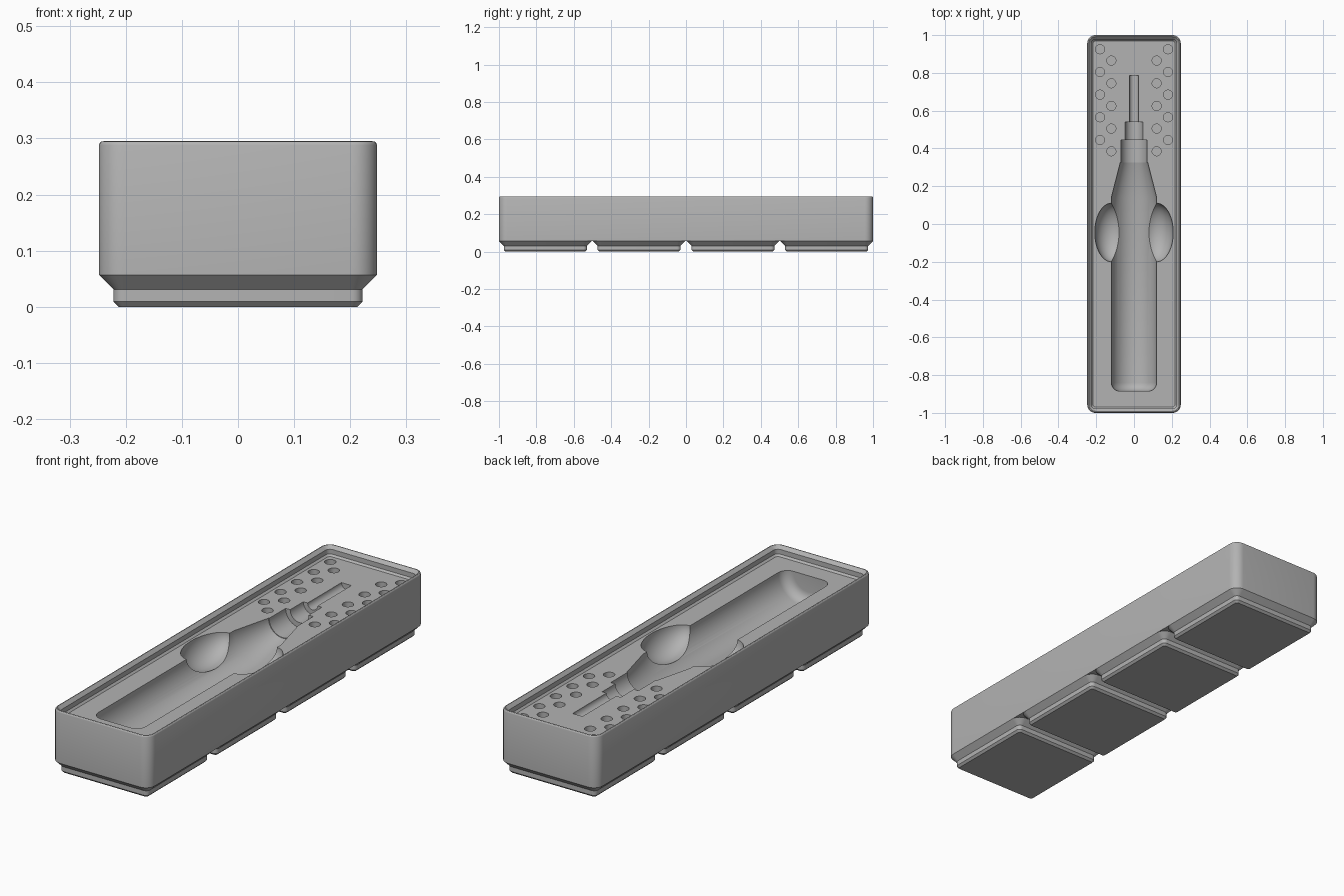
import bpy, bmesh, math
from mathutils import Matrix

cube = bpy.data.objects.get("Cube")
if cube:
    bpy.data.objects.remove(cube)

MM = 2 / 167.5            # one millimetre in model units
HALF_W = 20.75 * MM
FLOOR = 21 * MM           # level of the tray surface
FOOT_H = 4.75 * MM

grey = bpy.data.materials.new("plain grey")
grey.use_nodes = True
colour = (0.45, 0.45, 0.45, 1)
grey.diffuse_color = colour
grey.node_tree.nodes["Principled BSDF"].inputs["Base Color"].default_value = colour


def make_object(name, bm):
    bmesh.ops.recalc_face_normals(bm, faces=bm.faces)
    mesh = bpy.data.meshes.new(name)
    bm.to_mesh(mesh)
    bm.free()
    mesh.materials.append(grey)
    obj = bpy.data.objects.new(name, mesh)
    bpy.context.collection.objects.link(obj)
    return obj


def smooth(obj, angle=30):
    bpy.ops.object.select_all(action="DESELECT")
    obj.select_set(True)
    bpy.context.view_layer.objects.active = obj
    bpy.ops.object.shade_smooth_by_angle(angle=math.radians(angle))


def bridge(bm, rings):
    for a, b in zip(rings, rings[1:]):
        for i in range(len(a)):
            j = (i + 1) % len(a)
            bm.faces.new((a[i], a[j], b[j], b[i]))
    bm.faces.new(rings[0])
    bm.faces.new(rings[-1])


def rounded_loft(name, hx, hy, profile, cy=0, steps=8):
    """Stack rounded rectangles given as (inset, z, corner radius)."""
    bm = bmesh.new()
    rings = []
    for inset, z, r in profile:
        ring = []
        for k, (sx, sy) in enumerate(((1, 1), (-1, 1), (-1, -1), (1, -1))):
            for s in range(steps + 1):
                a = math.pi / 2 * (k + s / steps)
                ring.append(bm.verts.new((sx * (hx - inset - r) + r * math.cos(a),
                                          cy + sy * (hy - inset - r) + r * math.sin(a), z)))
        rings.append(ring)
    bridge(bm, rings)
    return make_object(name, bm)


# Tray block with the stepped stacking lip around the top
R = 3.75 * MM
lip = [(0, FOOT_H), (0, 0.288), (0.0015, 0.292), (0.0045, 0.2945), (0.0085, 0.295),
       (0.0227, 0.2806), (0.0227, 0.259), (0.031, FLOOR)]
tray = rounded_loft("tray", HALF_W, 1.0, [(i, z, R - i) for i, z in lip])

# Four chamfered feet
foot_profile = [(2.95 * MM, 0, 0.8 * MM), (2.15 * MM, 0.8 * MM, 1.6 * MM),
                (2.15 * MM, 2.6 * MM, 1.6 * MM), (0, FOOT_H, R)]
for n in range(4):
    foot = rounded_loft(f"foot_{n + 1}", HALF_W, HALF_W, foot_profile, (n - 1.5) * 42 * MM)
    smooth(foot)

# Cutter: turned handle and tip lying along y
bm = bmesh.new()
fillet = [(0.075 + 0.045 * math.sin(t), -0.84 - 0.045 * math.cos(t))
          for t in (math.pi / 12 * k for k in range(7))]
outline = fillet + [(0.12, 0.14), (0.073, 0.325), (0.07, 0.325), (0.07, 0.445),
                    (0.047, 0.445), (0.047, 0.54), (0.025, 0.54), (0.025, 0.785)]
SIDES = 64
rings = [[bm.verts.new((r * math.cos(math.tau * (i + 0.5) / SIDES), y,
                        FLOOR + r * math.sin(math.tau * (i + 0.5) / SIDES)))
          for i in range(SIDES)] for r, y in outline]
bridge(bm, rings)
cutters = [make_object("handle_cutter", bm)]

# Cutters: finger scoops on both sides
for side in (-1, 1):
    bm = bmesh.new()
    bmesh.ops.create_uvsphere(bm, u_segments=48, v_segments=25, radius=1,
                              matrix=Matrix.Translation((side * 0.118, -0.045, FLOOR))
                              @ Matrix.Diagonal((0.09, 0.156, 0.1, 1)))
    cutters.append(make_object("scoop_cutter", bm))

# Cutter: staggered rows of round sockets
bm = bmesh.new()
for side in (-1, 1):
    for x, first in ((0.18, 0.445), (0.12, 0.385)):
        for k in range(5):
            bmesh.ops.create_cone(bm, cap_ends=True, segments=32, radius1=0.024, radius2=0.024,
                                  depth=0.24, matrix=Matrix.Translation(
                                      (side * x, first + 0.12 * k, FLOOR)))
cutters.append(make_object("socket_cutter", bm))

# Carve the tray
for cutter in cutters:
    cutter.hide_render = True
    mod = tray.modifiers.new(cutter.name, "BOOLEAN")
    mod.operation = "DIFFERENCE"
    mod.solver = "EXACT"
    mod.object = cutter
bpy.context.view_layer.update()
carved = bpy.data.meshes.new_from_object(tray.evaluated_get(bpy.context.evaluated_depsgraph_get()))
tray.modifiers.clear()
tray.data = carved
for cutter in cutters:
    bpy.data.objects.remove(cutter)
smooth(tray)
